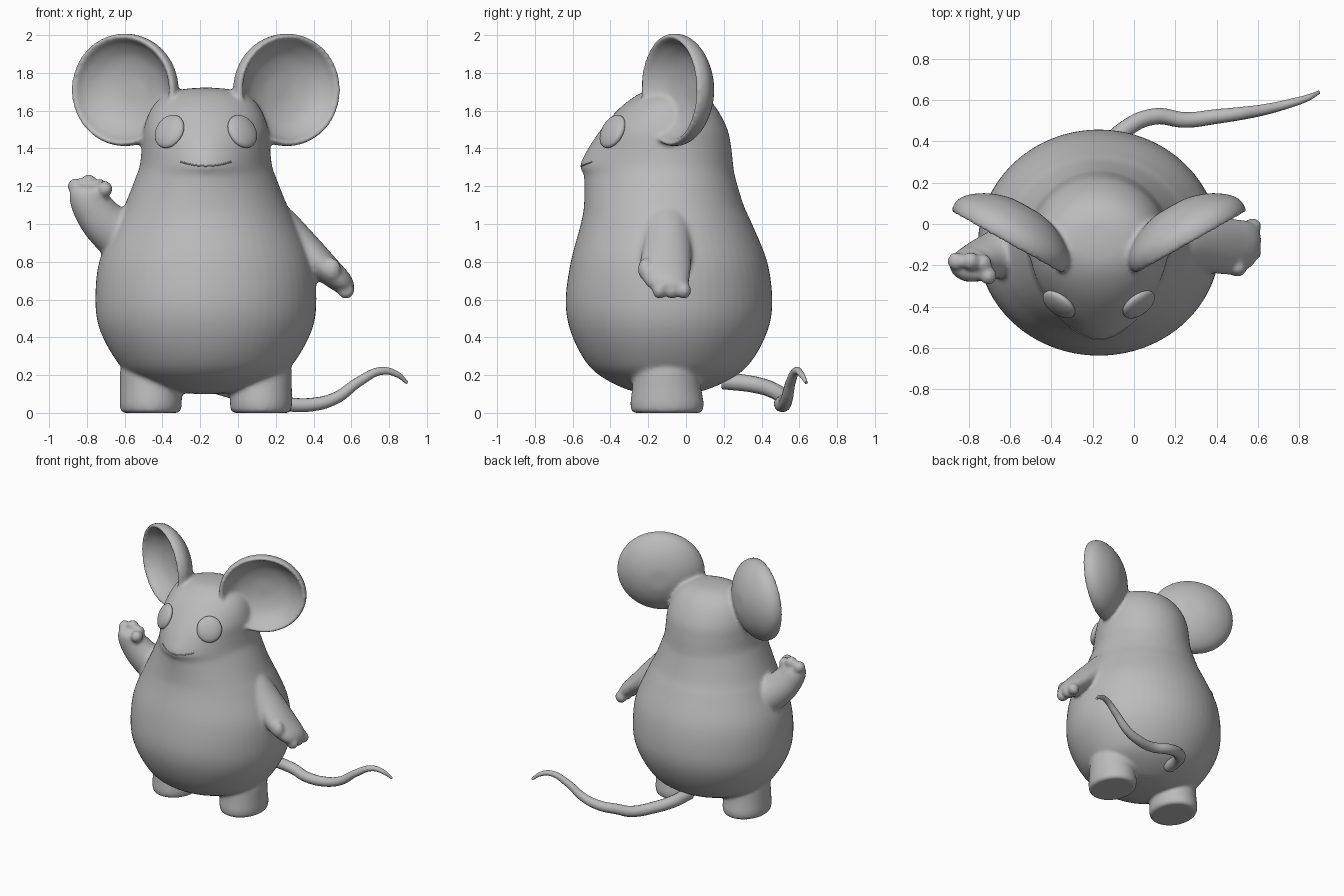
import bpy, bmesh, math
from mathutils import Vector, Matrix
from mathutils.bvhtree import BVHTree

cube = bpy.data.objects.get("Cube")
if cube:
    bpy.data.objects.remove(cube, do_unlink=True)

MID = -0.17      # symmetry plane of the body
DEPTH = -0.1     # fore-aft centre of the body
SIDES = 64

grey = bpy.data.materials.new("plain grey")
grey.use_nodes = True
tone = (0.5, 0.5, 0.5, 1)
grey.diffuse_color = tone
grey.node_tree.nodes["Principled BSDF"].inputs["Base Color"].default_value = tone


def link(name, data):
    obj = bpy.data.objects.new(name, data)
    bpy.context.collection.objects.link(obj)
    data.materials.append(grey)
    return obj


def spline(rows, steps=5):
    """Smoothly interpolate rows of numbers."""
    out = []
    last = len(rows) - 1
    for i in range(last):
        a, b, c, d = (rows[max(0, min(last, i + k))] for k in (-1, 0, 1, 2))
        for s in range(steps):
            t = s / steps
            out.append([q + t / 2 * (r - p + t * (2 * p - 5 * q + 4 * r - u + t * (3 * (q - r) + u - p)))
                        for p, q, r, u in zip(a, b, c, d)])
    return out + [list(rows[-1])]


def loft(bm, rings):
    """Skin a list of point rings into a closed solid."""
    loops = [[bm.verts.new(p) for p in ring] for ring in rings]
    for low, high in zip(loops, loops[1:]):
        for i in range(SIDES):
            j = (i + 1) % SIDES
            bm.faces.new((low[i], low[j], high[j], high[i]))
    bm.faces.new(loops[0][::-1])
    bm.faces.new(loops[-1])


def angles():
    return [math.tau * i / SIDES for i in range(SIDES)]


def stack(bm, cx, cy, rows, matrix=Matrix(), smooth=True):
    """Rows are height, half width, front, back, front roundness."""
    rings = []
    for z, w, front, back, n in (spline(rows) if smooth else rows):
        ring = []
        for t in angles():
            c, s = math.cos(t), math.sin(t)
            e = 2 / n if s < 0 else 1
            reach = cy - front if s < 0 else back - cy
            ring.append(matrix @ Vector((cx + w * math.copysign(abs(c) ** e, c),
                                         cy + reach * math.copysign(abs(s) ** e, s), z)))
        rings.append(ring)
    loft(bm, rings)


def limb(bm, rows):
    """Rows are x, y, z, fore-aft radius, thickness."""
    rows = spline(rows)
    side = Vector((0, 1, 0))
    rings = []
    for i, (x, y, z, wide, thick) in enumerate(rows):
        along = Vector(rows[min(i + 1, len(rows) - 1)][:3]) - Vector(rows[max(i - 1, 0)][:3])
        up = along.cross(side).normalized()
        rings.append([Vector((x, y, z)) + side * wide * math.cos(t) + up * thick * math.sin(t)
                      for t in angles()])
    loft(bm, rings)


def ball(bm, place, size):
    m = Matrix.Translation(place) @ Matrix.Diagonal((*size, 1))
    bmesh.ops.create_uvsphere(bm, u_segments=24, v_segments=16, radius=1, matrix=m)


bm = bmesh.new()

# Pear-shaped torso and head with a pointed muzzle
stack(bm, MID, DEPTH, [
    (.1, .05, -.15, -.05, 2), (.12, .22, -.3, .1, 2), (.2, .4, -.46, .27, 2),
    (.3, .49, -.55, .365, 2), (.45, .565, -.617, .437, 2), (.6, .585, -.637, .457, 2),
    (.8, .565, -.61, .43, 2), (1, .48, -.557, .35, 2), (1.1, .43, -.54, .305, 2),
    (1.25, .37, -.54, .26, 1.8), (1.31, .35, -.56, .25, 1.7), (1.4, .34, -.518, .24, 1.8),
    (1.5, .33, -.45, .22, 2), (1.6, .295, -.365, .17, 2), (1.67, .235, -.28, .11, 2),
    (1.71, .14, -.2, .03, 2), (1.722, .03, -.12, -.07, 2)])

# Cupped ears and stubby legs on both sides
ear = [(-.12, .02), (-.115, .09), (-.085, .18), (-.03, .245), (.01, .27), (.02, .285),
       (.0, .297), (-.05, .293), (-.1, .255), (-.15, .18), (-.18, .09), (-.185, .02)]
for s in (-1, 1):
    facing = Vector((.49 * s, -.87, 0)).to_track_quat('Z', 'Y').to_matrix().to_4x4()
    m = Matrix.Translation((MID + .437 * s, -.075, 1.71)) @ facing
    stack(bm, 0, 0, [(z, r * 1.05, -r, r, 2) for z, r in ear], m)
    stack(bm, MID + .292 * s, DEPTH, [
        (0, .145, -.275, .075, 2), (.012, .16, -.29, .09, 2), (.05, .165, -.295, .095, 2),
        (.13, .163, -.285, .08, 2), (.22, .163, -.275, .07, 2), (.32, .13, -.24, .04, 2)],
        smooth=False)

# Lowered left arm with fingers and thumb
limb(bm, [(.1, -.1, 1.05, .1, .12), (.2, -.1, .98, .13, .125), (.33, -.1, .88, .13, .1),
          (.47, -.11, .76, .135, .075), (.55, -.1, .69, .115, .06), (.585, -.085, .65, .08, .04)])
for y in (-.14, -.075, -.01):
    ball(bm, (.572, y, .648), (.045, .038, .045))
ball(bm, (.5, -.215, .76), (.045, .04, .06))

# Raised right arm with fingers and thumb
limb(bm, [(-.5, -.1, .9, .11, .12), (-.6, -.12, .93, .13, .14), (-.71, -.16, 1.01, .11, .12),
          (-.78, -.19, 1.11, .09, .105), (-.79, -.2, 1.17, .075, .1), (-.79, -.2, 1.2, .05, .075)])
for x, y, z in ((-.86, -.18, 1.2), (-.79, -.18, 1.22), (-.73, -.19, 1.195), (-.705, -.25, 1.185)):
    ball(bm, (x, y, z), (.042, .045, .043))

bmesh.ops.recalc_face_normals(bm, faces=bm.faces)
mesh = bpy.data.meshes.new("body")
bm.to_mesh(mesh)
bm.free()
body = link("body", mesh)

# Blend the overlapping parts into one soft skin
fuse = body.modifiers.new("fuse", 'REMESH')
fuse.mode = 'VOXEL'
fuse.voxel_size = 0.012
fuse.use_smooth_shade = True
soften = body.modifiers.new("soften", 'SMOOTH')
soften.factor = 0.5
soften.iterations = 8
bpy.context.view_layer.update()
skin = BVHTree.FromObject(body, bpy.context.evaluated_depsgraph_get())


def on_face(x, z):
    """Point and normal on the front of the head."""
    hit, normal, _, _ = skin.ray_cast(Vector((x, -2, z)), Vector((0, 1, 0)))
    return hit, normal


# Flattened oval eyes resting on the head
for s, name in ((1, "left_eye"), (-1, "right_eye")):
    spot, normal = on_face(MID + .193 * s, 1.49)
    bm = bmesh.new()
    turn = normal.to_track_quat('Z', 'Y').to_matrix().to_4x4()
    bmesh.ops.create_uvsphere(bm, u_segments=32, v_segments=20, radius=1,
                              matrix=Matrix.Translation(spot) @ turn @ Matrix.Diagonal((.09, .095, .035, 1)))
    for f in bm.faces:
        f.smooth = True
    mesh = bpy.data.meshes.new(name)
    bm.to_mesh(mesh)
    bm.free()
    link(name, mesh)


def tube(name, points, radii, thickness):
    curve = bpy.data.curves.new(name, 'CURVE')
    curve.dimensions = '3D'
    curve.bevel_depth = thickness
    curve.bevel_resolution = 5
    curve.use_fill_caps = True
    path = curve.splines.new('BEZIER')
    path.bezier_points.add(len(points) - 1)
    for knot, p, r in zip(path.bezier_points, points, radii):
        knot.co, knot.radius = p, r
        knot.handle_left_type = knot.handle_right_type = 'AUTO'
    return link(name, curve)


# Thin smiling mouth line
smile = [on_face(MID + .0135 * i, 1.307 + .00023 * i * i)[0] for i in range(-10, 11)]
tube("mouth", smile, [1] * len(smile), .004)

# Long wavy tail
tube("tail", [(-.17, .2, .17), (-.13, .36, .15), (-.04, .46, .12), (.1, .52, .075), (.25, .503, .047),
              (.4, .52, .045), (.52, .535, .08), (.64, .555, .165), (.76, .585, .222), (.84, .61, .205),
              (.895, .637, .16)],
     [1.1, 1.05, 1, .95, .9, .85, .75, .62, .5, .38, .2], .042)
